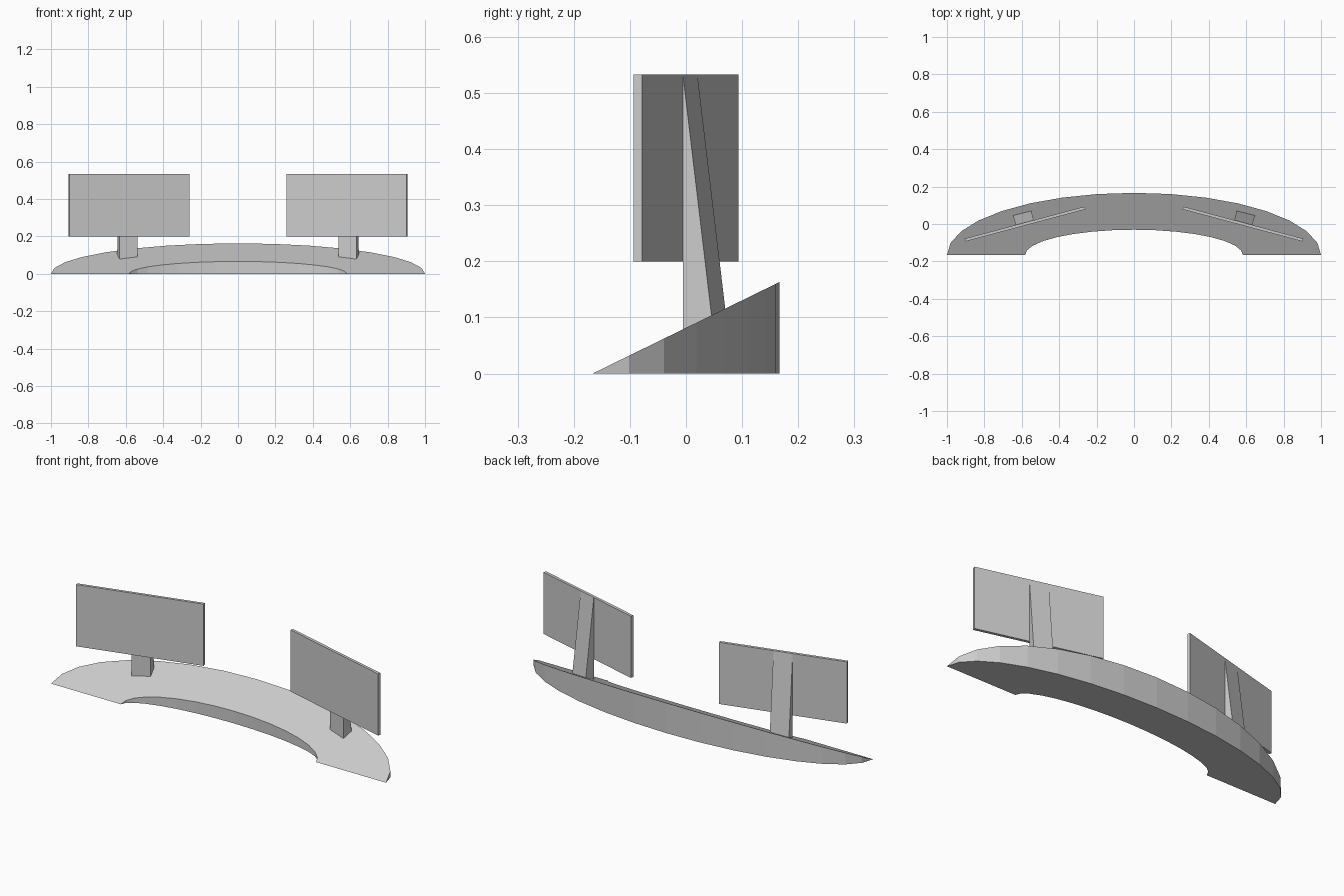
import bpy, bmesh
from math import sin, cos, pi, radians
from mathutils import Matrix

if "Cube" in bpy.data.objects:
    bpy.data.objects.remove(bpy.data.objects["Cube"])

FRONT, DEPTH, RISE = -0.1665, 0.333, 0.163
SEGS = 16


def finish(bm, name, matrix=None):
    bmesh.ops.recalc_face_normals(bm, faces=bm.faces[:])
    mesh = bpy.data.meshes.new(name)
    bm.to_mesh(mesh)
    bm.free()
    obj = bpy.data.objects.new(name, mesh)
    bpy.context.collection.objects.link(obj)
    if matrix:
        obj.matrix_world = matrix
    return obj


# Curved wedge base: half-elliptical arch, its top sloping to zero at the front
bm = bmesh.new()


def arc(rx, ry):
    """Bottom and top vertex rows; both share their end vertices."""
    low, high = [], []
    for i in range(SEGS + 1):
        t = pi * i / SEGS
        y = ry * sin(t)
        low.append(bm.verts.new((rx * cos(t), FRONT + y, 0)))
        if i in (0, SEGS):
            high.append(low[-1])
        else:
            high.append(bm.verts.new((rx * cos(t), FRONT + y, y * RISE / DEPTH)))
    return low, high


out_low, out_high = arc(1.0, DEPTH)
in_low, in_high = arc(0.583, 0.136)
# Whole-outline top and bottom share the front edges at each tip
bm.faces.new(out_high + in_high[::-1])
bm.faces.new(out_low[::-1] + in_low)
for low, high in ((out_low, out_high), (in_low, in_high)):
    for i in range(SEGS):
        quad = [low[i], low[i + 1], high[i + 1], high[i]]
        bm.faces.new(list(dict.fromkeys(quad)))
finish(bm, "curved_base")

# Two inward-turned panels, each on a tapering wedge support
THICK = 0.0155
for side, label in ((-1, "left"), (1, "right")):
    place = Matrix.Translation((side * 0.5825, 0, 0)) @ Matrix.Rotation(radians(-15 * side), 4, 'Z')

    bm = bmesh.new()
    bmesh.ops.create_cube(bm, size=1)
    bmesh.ops.scale(bm, vec=(0.664, THICK, 0.333), verts=bm.verts)
    bmesh.ops.translate(bm, vec=(0, 0, 0.3665), verts=bm.verts)
    finish(bm, label + "_panel", place)

    # Triangular side profile (y, z) extruded across the support width
    bm = bmesh.new()
    profile = [(THICK / 2, 0.02), (THICK / 2 + 0.063, 0.02), (THICK / 2, 0.532)]
    face = bm.faces.new([bm.verts.new((-0.05, y, z)) for y, z in profile])
    ext = bmesh.ops.extrude_face_region(bm, geom=[face])
    moved = [v for v in ext["geom"] if isinstance(v, bmesh.types.BMVert)]
    bmesh.ops.translate(bm, vec=(0.1, 0, 0), verts=moved)
    if len(bm.faces) < 5:
        bmesh.ops.holes_fill(bm, edges=bm.edges[:])
    finish(bm, label + "_support", place)
